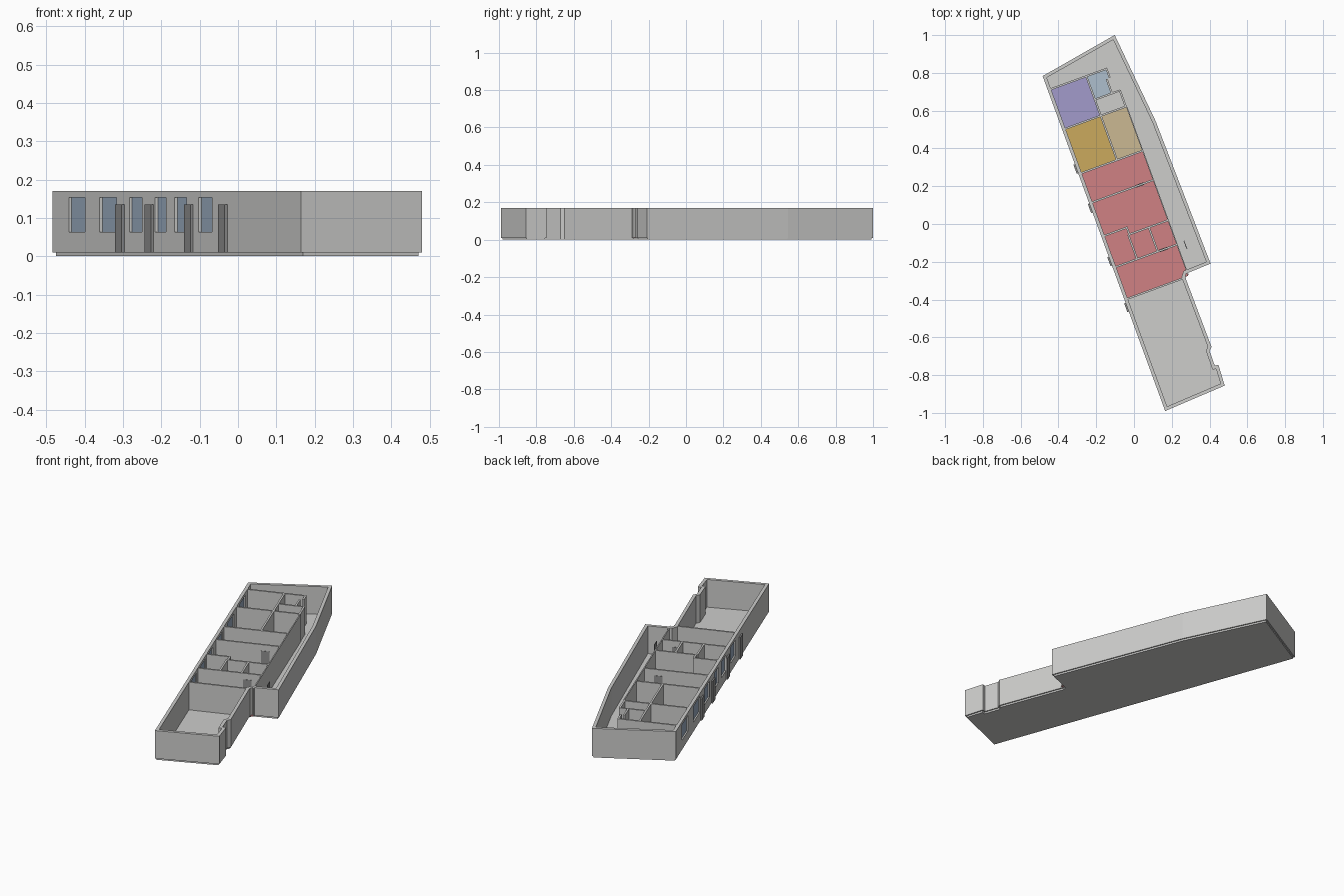
import bpy, bmesh, math
from mathutils import Matrix, Vector

if "Cube" in bpy.data.objects:
    bpy.data.objects.remove(bpy.data.objects["Cube"])

# Plan frame: origin at the front left corner, first axis across, second axis along
FRAME = Matrix.Translation((0.165, -0.99, 0)) @ Matrix.Rotation(math.radians(20.1), 4, 'Z')
BASE, TOP, DOOR_TOP = 0.01, 0.17, 0.135
THICK, THIN = 0.018, 0.01


def material(name, rgb):
    m = bpy.data.materials.new(name)
    m.use_nodes = True
    m.diffuse_color = (*rgb, 1)
    m.node_tree.nodes["Principled BSDF"].inputs["Base Color"].default_value = (*rgb, 1)
    return m


GREY = material("wall grey", (0.61, 0.61, 0.6))
DARK = material("door grey", (0.27, 0.27, 0.27))
GLASS = material("window blue", (0.33, 0.42, 0.54))
RED = material("red floor", (0.63, 0.22, 0.23))
OCHRE = material("ochre floor", (0.6, 0.4, 0.11))
TAN = material("tan floor", (0.6, 0.48, 0.29))
VIOLET = material("violet floor", (0.36, 0.33, 0.6))
PALE = material("pale blue floor", (0.42, 0.52, 0.61))


def finish(name, bm, mat):
    bmesh.ops.recalc_face_normals(bm, faces=bm.faces)
    mesh = bpy.data.meshes.new(name)
    bm.to_mesh(mesh)
    bm.free()
    mesh.materials.append(mat)
    ob = bpy.data.objects.new(name, mesh)
    ob.matrix_world = FRAME
    bpy.context.collection.objects.link(ob)
    return ob


def add_box(bm, v0, u0, v1, u1, z0, z1):
    size = Matrix.Diagonal((v1 - v0, u1 - u0, z1 - z0, 1))
    mid = Matrix.Translation(((v0 + v1) / 2, (u0 + u1) / 2, (z0 + z1) / 2))
    bmesh.ops.create_cube(bm, size=1, matrix=mid @ size)


def boxes(name, items, mat):
    bm = bmesh.new()
    for item in items:
        add_box(bm, *item)
    return finish(name, bm, mat)


def inset(points, d):
    """Mitred inward offset of a counter-clockwise outline."""
    result = []
    for i, p in enumerate(points):
        a = (p - points[i - 1]).normalized()
        b = (points[(i + 1) % len(points)] - p).normalized()
        na, nb = Vector((-a.y, a.x)), Vector((-b.y, b.x))
        result.append(p + (na + nb) * (d / (1 + na.dot(nb))))
    return result


# Outline of the building
outline = [Vector(p) for p in (
    (0, 0), (0.342, 0.018), (0.349, 0.133), (0.329, 0.135), (0.33, 0.218),
    (0.347, 0.235), (0.343, 0.63), (0.355, 0.645), (0.494, 0.65),
    (0.48, 1.459), (0.433, 1.961), (0, 1.888))]

# Floor slab
bm = bmesh.new()
slab = bm.faces.new([bm.verts.new((*p, 0)) for p in inset(outline, 0.007)])
up = bmesh.ops.extrude_face_region(bm, geom=[slab])
bmesh.ops.translate(bm, vec=(0, 0, BASE + 0.001),
                    verts=[g for g in up["geom"] if isinstance(g, bmesh.types.BMVert)])
finish("floor_slab", bm, GREY)

# Outer wall as a closed ring
bm = bmesh.new()
inner = inset(outline, THICK)
loops = [[bm.verts.new((*p, z)) for p in ring]
         for ring, z in ((outline, BASE), (outline, TOP), (inner, TOP), (inner, BASE))]
n = len(outline)
for k in range(4):
    a, b = loops[k], loops[(k + 1) % 4]
    for i in range(n):
        j = (i + 1) % n
        bm.faces.new((a[i], a[j], b[j], b[i]))
outer = finish("outer_wall", bm, GREY)

# Window openings and their panes
windows = [(1.642, 1.765), (1.404, 1.53), (1.21, 1.305),
           (1.025, 1.11), (0.87, 0.962), (0.677, 0.78)]
SILL, HEAD = 0.063, 0.153
cutter = boxes("window_cutter", [(-0.02, a, 0.03, b, SILL, HEAD) for a, b in windows], GREY)
cutter.hide_render = True
mod = outer.modifiers.new("openings", 'BOOLEAN')
mod.operation = 'DIFFERENCE'
mod.solver = 'EXACT'
mod.object = cutter
bpy.context.view_layer.objects.active = outer
bpy.ops.object.modifier_apply(modifier=mod.name)
bpy.data.objects.remove(cutter)
boxes("window_panes", [(0.008, a, 0.011, b, SILL, HEAD) for a, b in windows], GLASS)

# Cross partitions: position along, from, to
cross = [(1.808, 0.015, 0.335), (1.676, 0.217, 0.358), (1.585, 0.015, 0.36),
         (1.335, 0.015, 0.36), (1.17, 0.015, 0.36), (0.982, 0.015, 0.147),
         (0.943, 0.138, 0.36), (0.806, 0.015, 0.36), (0.627, 0.01, 0.345)]
h = THIN / 2
boxes("cross_partitions", [(a, u - h, b, u + h, BASE, TOP) for u, a, b in cross], GREY)

# Lengthwise partitions: position across, from, to
along = [(0.217, 1.335, 1.808), (0.143, 0.943, 0.982), (0.137, 0.806, 0.943),
         (0.253, 0.806, 0.943), (0.313, 1.676, 1.757), (0.331, 1.757, 1.808),
         (0.358, 1.585, 1.676)]
boxes("lengthwise_partitions", [(v - h, a, v + h, b, BASE, TOP) for v, a, b in along], GREY)
boxes("corridor_wall", [(0.359, 0.635, 0.365, 1.59, BASE, TOP)], GREY)

# Coloured room floors
FLOOR = BASE + 0.003
for name, mat, area in (
        ("red_rooms_floor", RED, (0.015, 0.63, 0.36, 1.335)),
        ("ochre_room_floor", OCHRE, (0.015, 1.335, 0.217, 1.585)),
        ("tan_room_floor", TAN, (0.217, 1.335, 0.36, 1.585)),
        ("violet_room_floor", VIOLET, (0.015, 1.585, 0.217, 1.808)),
        ("pale_room_floor", PALE, (0.217, 1.676, 0.313, 1.808))):
    boxes(name, [(*area, BASE, FLOOR)], mat)
boxes("pale_room_corner_floor", [(0.313, 1.757, 0.331, 1.808, BASE, FLOOR)], PALE)

# Doors on the outer wall, in the cross partitions and in the corridor
boxes("outer_doors", [(-0.008, u - 0.025, 0.002, u + 0.025, BASE, DOOR_TOP)
                      for u in (1.366, 1.145, 0.845, 0.585)], DARK)
boxes("room_doors", [(0.262, u - h - 0.002, 0.308, u + h + 0.002, BASE, DOOR_TOP)
                     for u in (1.17, 0.806)], DARK)
boxes("corridor_door", [(0.401, 0.765, 0.405, 0.812, BASE, DOOR_TOP)], DARK)
